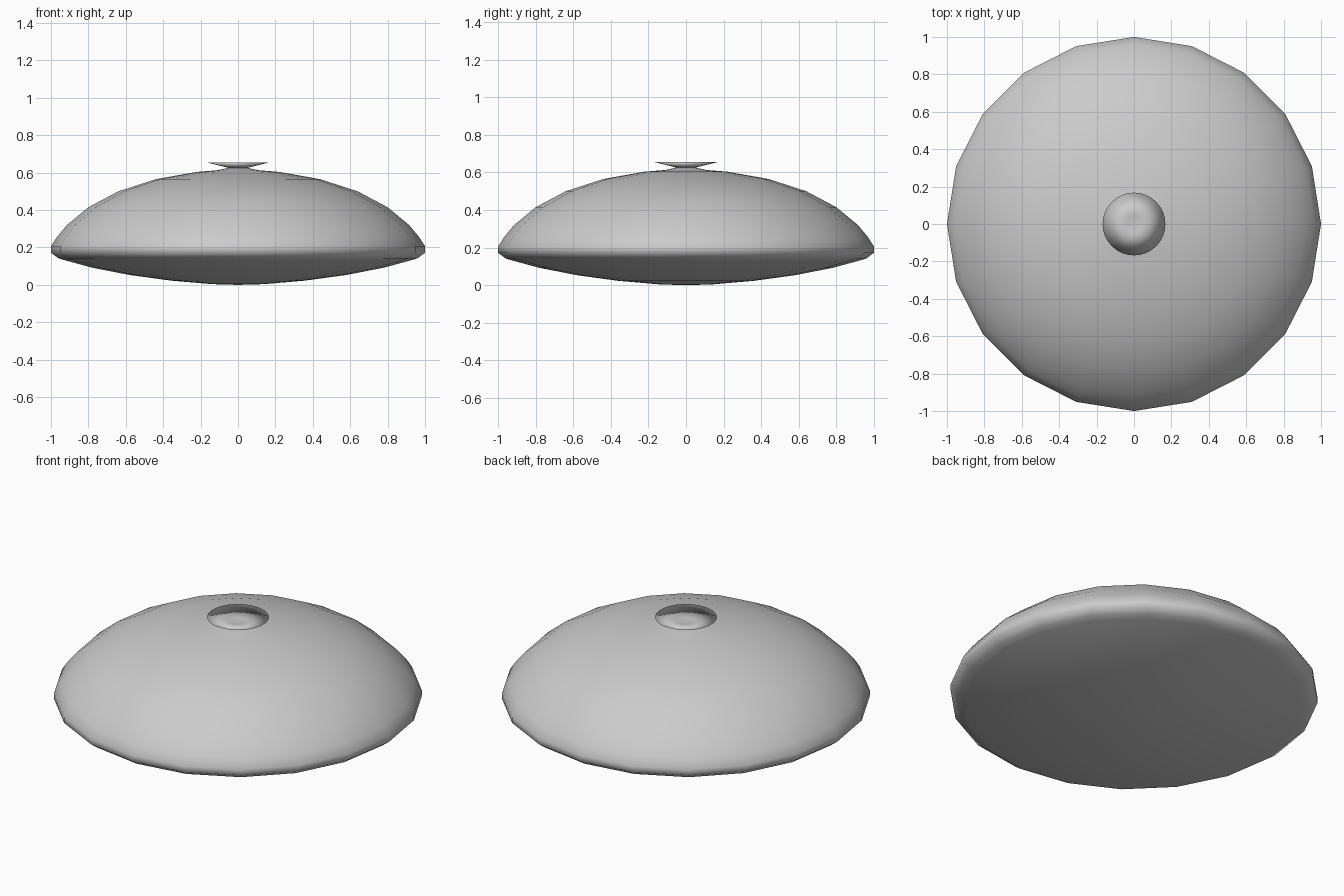
import bpy, bmesh, math

if "Cube" in bpy.data.objects:
    bpy.data.objects.remove(bpy.data.objects["Cube"])


def revolve(name, profile, sides):
    """Turn (radius, z) points around z; cap ends whose radius is zero with a fan."""
    bm = bmesh.new()
    rings = []
    for r, z in profile:
        if r == 0:
            rings.append([bm.verts.new((0, 0, z))] * sides)
        else:
            rings.append([bm.verts.new((r * math.cos(2 * math.pi * i / sides),
                                        r * math.sin(2 * math.pi * i / sides), z))
                          for i in range(sides)])
    for a, b in zip(rings, rings[1:]):
        for i in range(sides):
            j = (i + 1) % sides
            quad = list(dict.fromkeys((a[i], a[j], b[j], b[i])))
            bm.faces.new(quad)
    mesh = bpy.data.meshes.new(name)
    bm.to_mesh(mesh)
    bm.free()
    obj = bpy.data.objects.new(name, mesh)
    bpy.context.collection.objects.link(obj)
    for p in mesh.polygons:
        p.use_smooth = True
    return obj


# Lens-shaped body: shallow bowl, narrow rim, domed top
revolve("domed_body", [
    (0, 0.0), (0.14, 0.004), (0.36, 0.023), (0.58, 0.053), (0.78, 0.092),
    (0.92, 0.13), (0.96, 0.142), (1.0, 0.172), (1.0, 0.207),
    (0.965, 0.26), (0.915, 0.32), (0.80, 0.415), (0.64, 0.50),
    (0.44, 0.565), (0.22, 0.604), (0.11, 0.613), (0.045, 0.627), (0, 0.627)], 20)

# Thin flared knob, hollow from above
revolve("flared_knob", [(0.045, 0.624), (0.168, 0.655), (0.045, 0.630), (0, 0.630)], 32)
